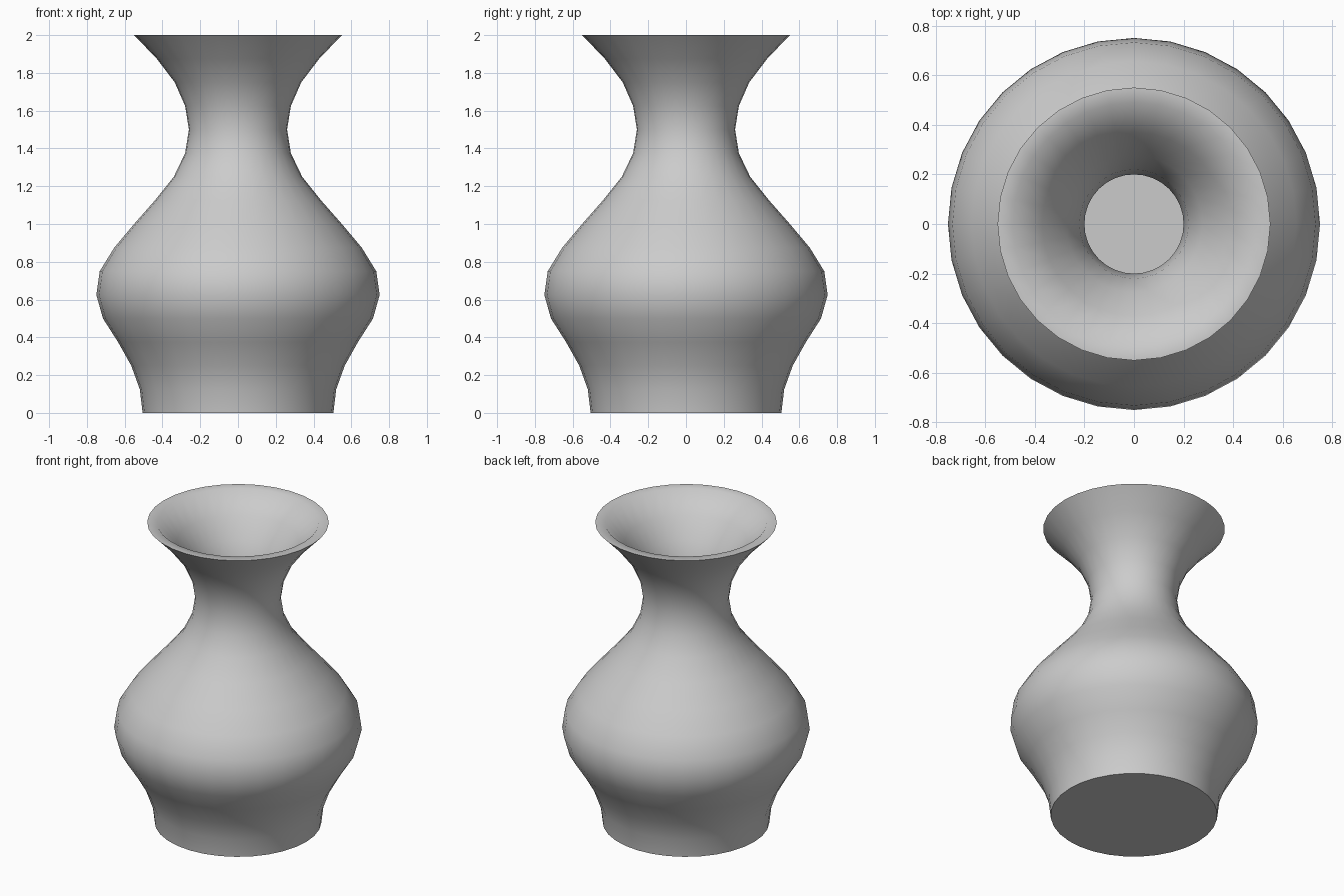
import bpy
import bmesh
from math import radians, tau
from mathutils import Matrix, Vector

cube = bpy.data.objects.get("Cube")
if cube:
    bpy.data.objects.remove(cube, do_unlink=True)

SEGMENTS = 32
HEIGHT = 2.0
WALL = 0.06

# Outer radii at evenly spaced heights, from foot to lip
radii = [0.505, 0.52, 0.565, 0.635, 0.715, 0.75, 0.732, 0.655, 0.55,
         0.44, 0.34, 0.28, 0.26, 0.28, 0.335, 0.43, 0.55]
step = HEIGHT / (len(radii) - 1)

clay = bpy.data.materials.new("grey clay")
clay.use_nodes = True
colour = (0.6, 0.6, 0.6, 1.0)
clay.diffuse_color = colour
clay.node_tree.nodes["Principled BSDF"].inputs["Base Color"].default_value = colour

# Closed profile: outer wall up, flat lip, inner wall down to the floor
outer = [(r, i * step) for i, r in enumerate(radii)]
inner = [(r - WALL, max(z, WALL)) for r, z in reversed(outer)]
profile = [(0, 0)] + outer + inner + [(0, WALL)]

# Turn the profile around the vertical axis
bm = bmesh.new()
points = [bm.verts.new((r, 0, z)) for r, z in profile]
edges = [bm.edges.new(pair) for pair in zip(points, points[1:])]
bmesh.ops.spin(bm, geom=points + edges, cent=(0, 0, 0), axis=(0, 0, 1),
               angle=tau, steps=SEGMENTS, use_merge=True)
bmesh.ops.remove_doubles(bm, verts=bm.verts, dist=0.0005)
bmesh.ops.recalc_face_normals(bm, faces=bm.faces)

mesh = bpy.data.meshes.new("vase")
bm.to_mesh(mesh)
bm.free()
mesh.materials.append(clay)
vase = bpy.data.objects.new("vase", mesh)
bpy.context.collection.objects.link(vase)

# Smooth walls with a crisp foot and outer lip
bpy.ops.object.select_all(action="DESELECT")
vase.select_set(True)
bpy.context.view_layer.objects.active = vase
bpy.ops.object.shade_smooth_by_angle(angle=radians(60))
